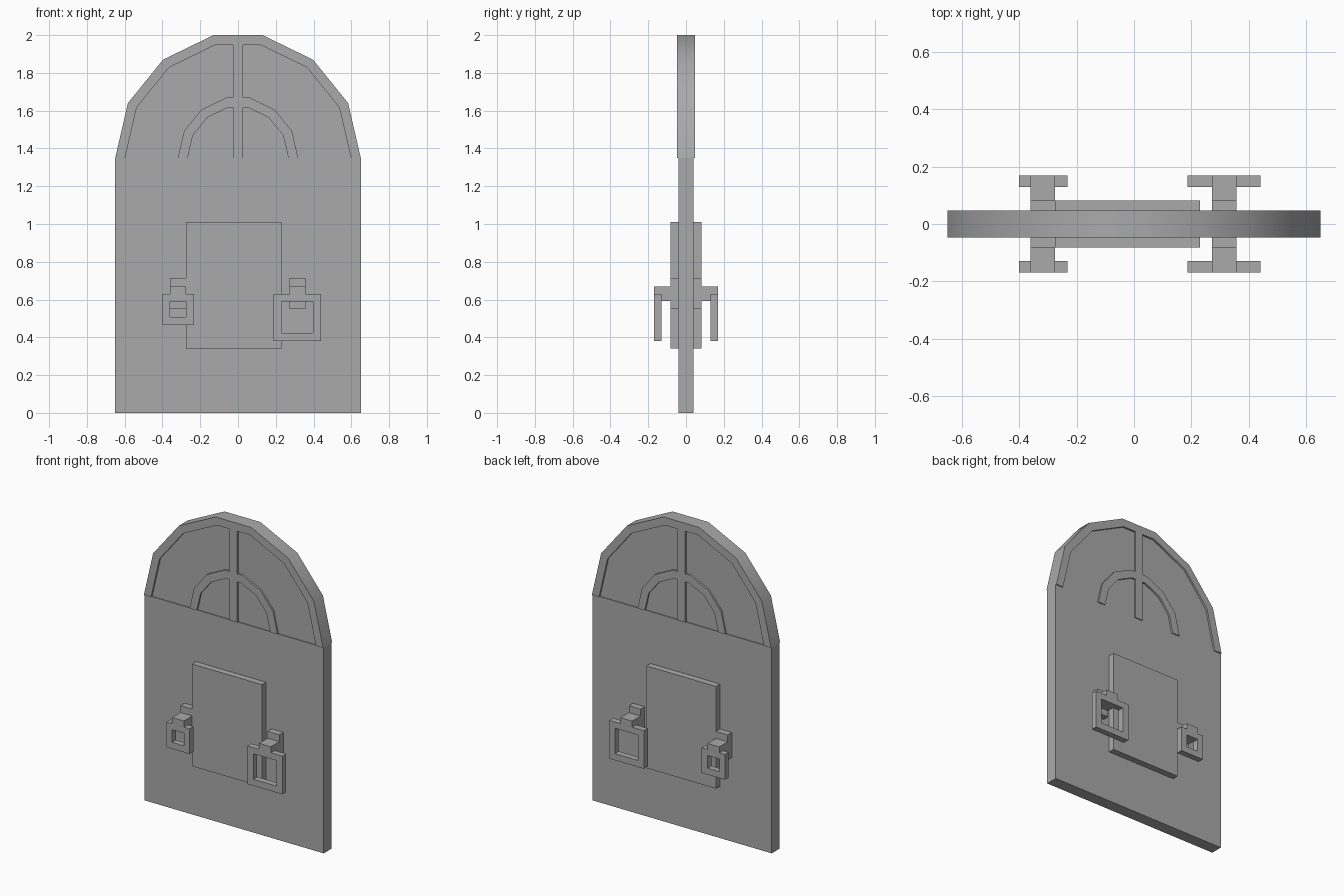
import bpy
import bmesh
from math import radians

cube = bpy.data.objects.get("Cube")
if cube:
    bpy.data.objects.remove(cube, do_unlink=True)

grey = bpy.data.materials.new("plain grey")
grey.use_nodes = True
grey.diffuse_color = (0.4, 0.4, 0.4, 1)
grey.node_tree.nodes["Principled BSDF"].inputs["Base Color"].default_value = (0.4, 0.4, 0.4, 1)

SPRING = 1.35  # height where the arch begins


def finish(name, bm, smooth=False):
    bmesh.ops.recalc_face_normals(bm, faces=bm.faces)
    mesh = bpy.data.meshes.new(name)
    bm.to_mesh(mesh)
    bm.free()
    mesh.materials.append(grey)
    obj = bpy.data.objects.new(name, mesh)
    bpy.context.collection.objects.link(obj)
    if smooth:
        bpy.ops.object.select_all(action="DESELECT")
        obj.select_set(True)
        bpy.context.view_layer.objects.active = obj
        bpy.ops.object.shade_smooth_by_angle(angle=radians(30))
    return obj


def rect(x0, x1, z0, z1):
    return [(x0, z0), (x1, z0), (x1, z1), (x0, z1)]


def prism(name, profile, y0, y1):
    """Extrude an x-z outline from y0 to y1."""
    bm = bmesh.new()
    a, b = ([bm.verts.new((x, y, z)) for x, z in profile] for y in (y0, y1))
    bm.faces.new(a)
    bm.faces.new(b)
    n = len(a)
    for i in range(n):
        j = (i + 1) % n
        bm.faces.new((a[i], a[j], b[j], b[i]))
    return finish(name, bm)


def band(name, outer, inner, y0, y1, closed, smooth=False):
    """Solid strip between two matching x-z outlines."""
    bm = bmesh.new()
    loops = [[bm.verts.new((x, y, z)) for x, z in line]
             for line, y in ((outer, y0), (inner, y0), (inner, y1), (outer, y1))]
    n = len(outer)
    for i in range(n if closed else n - 1):
        j = (i + 1) % n
        for k in range(4):
            p, q = loops[k], loops[(k + 1) % 4]
            bm.faces.new((p[i], p[j], q[j], q[i]))
    if not closed:
        for i in (0, -1):
            bm.faces.new([loop[i] for loop in loops])
    return finish(name, bm, smooth)


def arch(scale):
    half = [(0.65, 0), (0.583, 0.29), (0.397, 0.52), (0.13, 0.65)]
    points = half + [(-x, z) for x, z in reversed(half)]
    return [(x * scale, SPRING + z * scale) for x, z in points]


# Door slab and raised fan-shaped top
prism("door_slab", rect(-0.65, 0.65, 0, SPRING), -0.04, 0.04)
prism("fan_panel", arch(0.96), -0.035, 0.035)
band("arch_frame", arch(1), arch(0.92), -0.047, 0.047, False, True)
band("inner_arch", arch(0.49), arch(0.41), -0.047, 0.047, False, True)
for name, low, high in (("lower_bar", 0, 0.41), ("upper_bar", 0.49, 0.92)):
    prism(name, rect(-0.027, 0.027, SPRING + 0.65 * low, SPRING + 0.65 * high), -0.047, 0.047)

# Square plate showing on both faces
prism("middle_plate", rect(-0.275, 0.23, 0.34, 1.01), -0.082, 0.082)

# Handles: mount, arm and hanging square ring, on both faces
handles = {
    "small": (-0.36, -0.275, rect(-0.40, -0.232, 0.465, 0.63), rect(-0.36, -0.275, 0.507, 0.59)),
    "large": (0.272, 0.357, rect(0.187, 0.44, 0.38, 0.63), rect(0.229, 0.398, 0.423, 0.59)),
}
for size, (x0, x1, outer, inner) in handles.items():
    for side, s in (("front", -1), ("back", 1)):
        name = f"{side}_{size}_"
        prism(name + "mount", rect(x0, x1, 0.55, 0.715), s * 0.035, s * 0.082)
        prism(name + "arm", rect(x0, x1, 0.592, 0.67), s * 0.08, s * 0.169)
        band(name + "ring", outer, inner, s * 0.129, s * 0.169, True)
